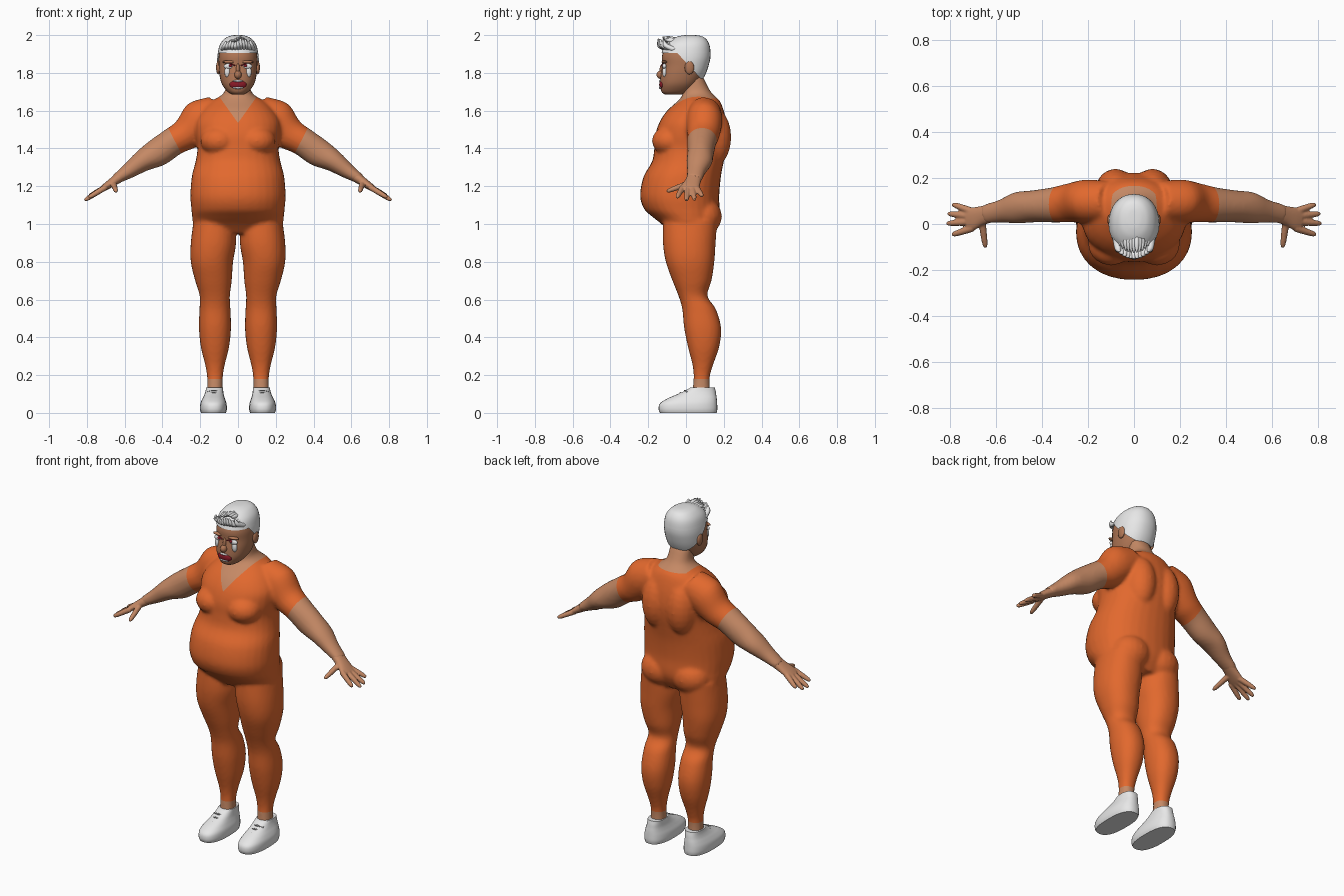
import bpy, bmesh, math, random
from mathutils import Vector, Matrix

cube = bpy.data.objects.get("Cube")
if cube:
    bpy.data.objects.remove(cube)
random.seed(4)
UP = Vector((0, 0, 1))


def material(name, r, g, b):
    m = bpy.data.materials.new(name)
    m.use_nodes = True
    m.diffuse_color = (r, g, b, 1)
    m.node_tree.nodes["Principled BSDF"].inputs["Base Color"].default_value = (r, g, b, 1)
    return m


ORANGE = material("orange cloth", 0.76, 0.14, 0.027)
SKIN = material("skin", 0.56, 0.25, 0.13)
FACE = material("face skin", 0.43, 0.18, 0.09)
WHITE = material("white", 0.8, 0.8, 0.8)
GREY = material("lace grey", 0.25, 0.25, 0.25)
RED = material("dark red", 0.25, 0.01, 0.02)


def refine(rows, steps=4):
    """Smooth interpolation between rows of numbers."""
    out = []
    for i in range(len(rows) - 1):
        a, b, c, d = rows[max(i - 1, 0)], rows[i], rows[i + 1], rows[min(i + 2, len(rows) - 1)]
        for k in range(steps):
            t = k / steps
            out.append([q + t / 2 * (r - p + t * (2 * p - 5 * q + 4 * r - s + t * (3 * (q - r) + s - p)))
                        for p, q, r, s in zip(a, b, c, d)])
    return out + [list(rows[-1])]


def tube(bm, rows, direction=UP, side=1, power=2.2, sides=32):
    """Closed loft; each row is x, y, z, radius, depth radius."""
    w = Vector(direction).normalized()
    v = (Vector((0, 1, 0)) - w * w.y).normalized()
    u = v.cross(w)
    rings = []
    for x, y, z, ra, rb in refine(rows):
        ring = []
        for k in range(sides):
            a = math.tau * k / sides
            c, s = math.cos(a), math.sin(a)
            p = Vector((x, y, z))
            p += u * ra * math.copysign(abs(c) ** (2 / power), c)
            p += v * rb * math.copysign(abs(s) ** (2 / power), s)
            ring.append(bm.verts.new((p.x * side, p.y, p.z)))
        rings.append(ring)
    for lo, hi in zip(rings, rings[1:]):
        for k in range(sides):
            n = (k + 1) % sides
            bm.faces.new((lo[k], lo[n], hi[n], hi[k]))
    bm.faces.new(rings[0][::-1])
    bm.faces.new(rings[-1])


def stack(bm, rows, side=1, power=2.2):
    """Horizontal rings; each row is z, centre x, half width, front y, back y."""
    tube(bm, [(x, (f + b) / 2, z, r, (b - f) / 2) for z, x, r, f, b in rows], UP, side, power)


def ball(bm, centre, radii, side=1):
    m = Matrix.Translation((centre[0] * side, centre[1], centre[2])) @ Matrix.Diagonal((*radii, 1))
    bmesh.ops.create_uvsphere(bm, u_segments=20, v_segments=12, radius=1, matrix=m)


def finish(bm, name, mats, voxel=0, smooth=4):
    """Turn into an object, optionally fusing overlapping parts into one skin."""
    bmesh.ops.recalc_face_normals(bm, faces=bm.faces)
    me = bpy.data.meshes.new(name)
    bm.to_mesh(me)
    bm.free()
    ob = bpy.data.objects.new(name, me)
    bpy.context.collection.objects.link(ob)
    if voxel:
        mod = ob.modifiers.new("fuse", 'REMESH')
        mod.mode, mod.voxel_size = 'VOXEL', voxel
        mod = ob.modifiers.new("relax", 'SMOOTH')
        mod.factor, mod.iterations = 0.5, smooth
        graph = bpy.context.evaluated_depsgraph_get()
        fused = bpy.data.meshes.new_from_object(ob.evaluated_get(graph))
        ob.modifiers.clear()
        ob.data = fused
    ob.data.materials.clear()
    for m in mats:
        ob.data.materials.append(m)
    for p in ob.data.polygons:
        p.use_smooth = True
    return ob


def cut(bm, point, normal):
    bmesh.ops.bisect_plane(bm, geom=bm.verts[:] + bm.edges[:] + bm.faces[:], plane_co=point, plane_no=normal)


# Body: torso, neck, legs and arms fused together
bm = bmesh.new()
torso = [(.95, .16, -.08, .13), (1.0, .232, -.13, .16), (1.04, .243, -.18, .175), (1.08, .247, -.222, .178),
         (1.15, .252, -.243, .176), (1.25, .245, -.225, .185), (1.33, .225, -.18, .2), (1.4, .215, -.168, .215),
         (1.47, .225, -.163, .222), (1.54, .225, -.14, .215), (1.6, .19, -.1, .2), (1.65, .14, -.045, .18),
         (1.68, .09, -.02, .15), (1.71, .068, -.02, .125), (1.78, .062, -.01, .09)]
stack(bm, [(z, 0, r, f, b) for z, r, f, b in torso])
leg = [(1.02, .125, .11, -.12, .165), (.9, .13, .12, -.122, .157), (.8, .138, .112, -.107, .15),
       (.7, .13, .097, -.072, .135), (.62, .123, .08, -.04, .113), (.55, .122, .082, -.02, .158),
       (.45, .122, .085, -.01, .186), (.35, .122, .075, .01, .176), (.25, .122, .051, .035, .142),
       (.18, .122, .041, .04, .125), (.08, .124, .042, .03, .13)]
arm = [(.1, .1, 1.6, .09, .085), (.2, .098, 1.55, .108, .095), (.275, .092, 1.475, .086, .085),
       (.345, .083, 1.435, .076, .077), (.43, .077, 1.375, .075, .07), (.51, .07, 1.33, .057, .068),
       (.58, .055, 1.28, .041, .05), (.65, .043, 1.235, .026, .042)]
for s in (1, -1):
    stack(bm, leg, s)
    tube(bm, arm, (.79, -.1, -.59), s, 2)
    ball(bm, (.1, -.085, 1.44), (.1, .095, .08), s)
    ball(bm, (.1, .09, 1.04), (.115, .1, .1), s)
    ball(bm, (.08, .14, 1.46), (.09, .1, .16), s)
body = finish(bm, "body", [ORANGE, SKIN], .01, 6)

# Clothing edges: cuffs, sleeves and the neckline
bm = bmesh.new()
bm.from_mesh(body.data)
cut(bm, (0, 0, .18), UP)
cut(bm, (0, 0, 1.665), UP)
for s in (1, -1):
    cut(bm, (s * .345, 0, 1.46), (s * .886, 0, -.46))
    cut(bm, (0, 0, 1.535), (-1.4 * s, 0, 1))
for f in bm.faces:
    c = f.calc_center_median()
    x = abs(c.x)
    sleeve = x > .28 and (x - .345) * .886 - (c.z - 1.46) * .46 > 0
    neck = c.z > 1.535 + 1.4 * x and (c.y < .07 or c.z > 1.665)
    f.material_index = int(c.z < .18 or sleeve or neck)
    f.smooth = True
bm.to_mesh(body.data)
bm.free()

# Hands
for name, s in (("left_hand", 1), ("right_hand", -1)):
    bm = bmesh.new()
    tube(bm, [(.61, .05, 1.26, .03, .04), (.66, .036, 1.225, .024, .042), (.7, .022, 1.198, .019, .05),
              (.725, .018, 1.182, .014, .046)], (.8, -.1, -.5), s, sides=20)
    for base, tip in (((.7, -.018, 1.195), (.79, -.047, 1.14)), ((.71, .01, 1.19), (.812, .002, 1.125)),
                      ((.71, .034, 1.19), (.808, .045, 1.128)), ((.7, .054, 1.195), (.788, .086, 1.148)),
                      ((.66, .012, 1.215), (.645, -.102, 1.172))):
        a, b = Vector(base), Vector(tip)
        row = [(*a.lerp(b, t), r, r) for t, r in ((0, .016), (.5, .0145), (.85, .012), (1, .007))]
        tube(bm, row, b - a, s, 2, 12)
    finish(bm, name, [SKIN], .005, 2)

# Head with nose, brow and ears
skull = [(1.685, .03, -.11, -.03), (1.7, .055, -.13, .02), (1.74, .085, -.137, .06), (1.79, .098, -.134, .09),
         (1.84, .102, -.126, .108), (1.89, .102, -.127, .118), (1.94, .089, -.105, .112), (1.975, .06, -.06, .09),
         (1.988, .03, -.02, .06), (1.991, .008, .01, .03)]
bm = bmesh.new()
stack(bm, [(z, 0, r, f, b) for z, r, f, b in skull])
ball(bm, (0, -.134, 1.79), (.019, .022, .022))
ball(bm, (0, -.122, 1.815), (.011, .018, .035))
for s in (1, -1):
    ball(bm, (.104, .018, 1.828), (.012, .025, .036), s)
    ball(bm, (.045, -.113, 1.858), (.038, .016, .009), s)
finish(bm, "head", [FACE])

# Hair cap trimmed along the hairline
bm = bmesh.new()
stack(bm, [(z + .009 * (z > 1.9), 0, r + .007, f - .006, b + .012) for z, r, f, b in skull])
for point, normal in (((0, 0, 1.905), UP), ((0, 0, 1.77), UP), ((0, 0, 1.855), (0, 1.1, 1))):
    cut(bm, point, normal)
bald = []
for f in bm.faces:
    c = f.calc_center_median()
    if c.z < 1.77 or (c.z < 1.905 and c.z < 1.855 - 1.1 * c.y):
        bald.append(f)
bmesh.ops.delete(bm, geom=bald, context='FACES')
finish(bm, "hair", [WHITE])

# Raised tuft of strands over the forehead
bm = bmesh.new()
for i in range(11):
    x = (i - 5) * .015
    curve = .03 * (x / .075) ** 2
    lift = random.uniform(-.012, .008)
    a = Vector((x, -.09 + curve, 1.925))
    b = Vector((x * .85, -.148 + curve, 1.975 + lift))
    mid = a.lerp(b, .5) + Vector((0, -.018, -.004))
    tube(bm, [(*a, .018, .022), (*mid, .015, .014), (*b, .004, .004)], (0, -.5, 1), 1, 2, 8)
    top = Vector((x * .8, -.02, 1.972 - curve))
    end = Vector((x * .8, -.125 + curve, 1.984 + lift - curve))
    tube(bm, [(*top, .008, .008), (*top.lerp(end, .6), .012, .012), (*end, .003, .003)], (0, -1, .1), 1, 2, 8)
finish(bm, "hair_tuft", [WHITE])

# Painted face details
for name, s in (("left", 1), ("right", -1)):
    bm = bmesh.new()
    ball(bm, (.048, -.114, 1.835), (.028, .012, .015), s)
    ball(bm, (.056, -.113, 1.805), (.016, .012, .028), s)
    finish(bm, name + "_eye", [WHITE])
    bm = bmesh.new()
    ball(bm, (.04, -.122, 1.838), (.009, .008, .008), s)
    tube(bm, [(.015, -.126, 1.838, .003, .006), (.06, -.113, 1.858, .003, .006)], (1, .3, .4), s, 2, 8)
    finish(bm, name + "_iris_and_lid", [RED])
bm = bmesh.new()
ball(bm, (0, -.125, 1.738), (.045, .017, .026))
finish(bm, "mouth", [RED])
bm = bmesh.new()
for z, width in ((1.757, .026), (1.721, .03)):
    ball(bm, (0, -.135, z), (width, .008, .006))
finish(bm, "teeth", [WHITE])

# Shoes with laces
shoe = [(0, .13, .066, -.138, .162), (.02, .13, .071, -.145, .166), (.05, .13, .069, -.138, .165),
        (.075, .129, .06, -.1, .163), (.095, .127, .052, -.055, .16), (.115, .125, .047, -.01, .157),
        (.135, .124, .045, .025, .152)]
for name, s in (("left_shoe", 1), ("right_shoe", -1)):
    bm = bmesh.new()
    stack(bm, shoe, s, 2.5)
    ob = finish(bm, name, [WHITE])
    bpy.ops.object.select_all(action='DESELECT')
    ob.select_set(True)
    bpy.context.view_layer.objects.active = ob
    bpy.ops.object.shade_smooth_by_angle(angle=math.radians(50))
    bm = bmesh.new()
    for y, z in ((-.052, .092), (-.028, .106), (-.005, .118)):
        tube(bm, [(.128 + k * .036, y + .014 * k * k, z - .008 * k * k, .004, .006) for k in (-1, 0, 1)],
             (1, 0, 0), s, 2, 8)
    finish(bm, name + "_laces", [GREY])
